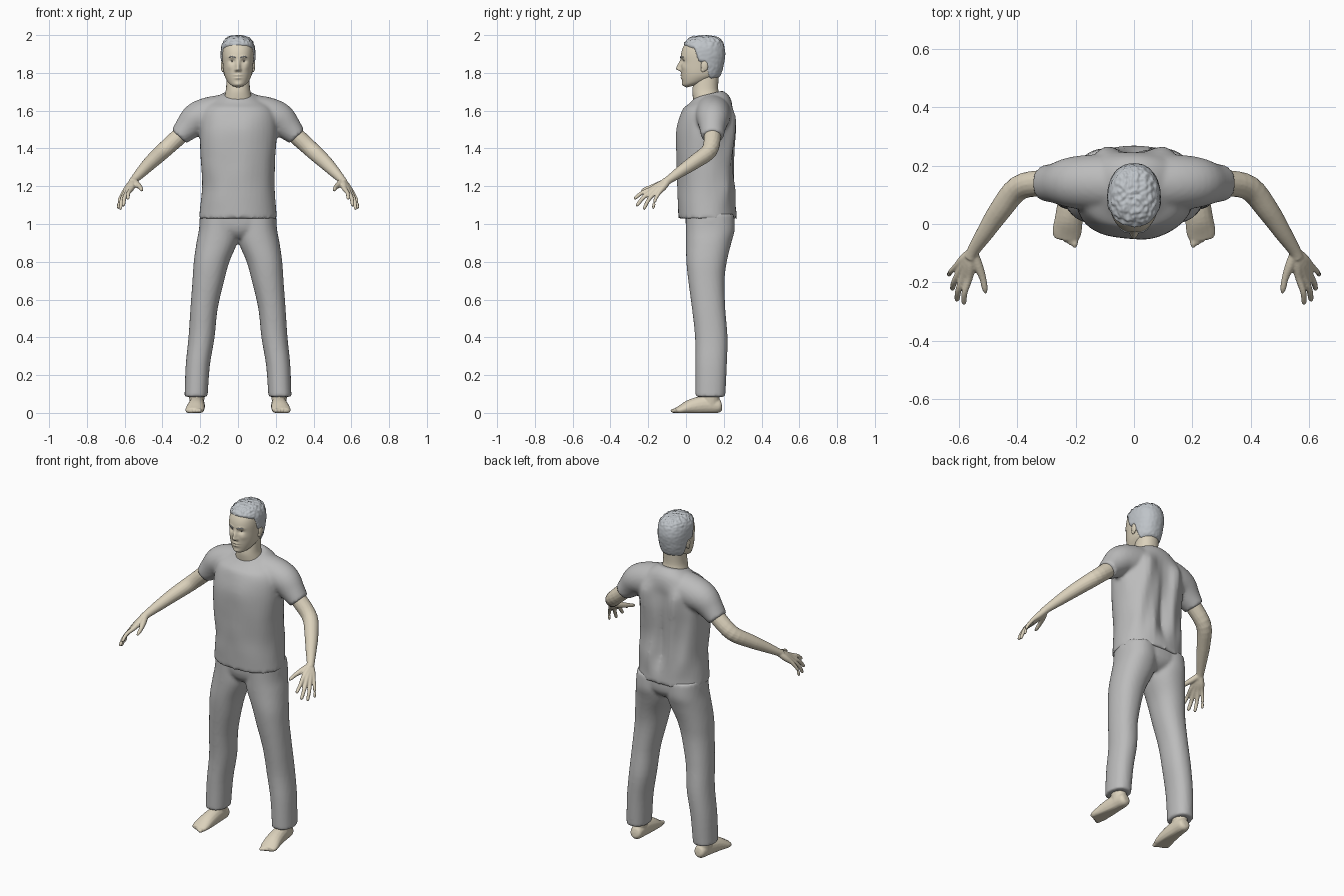
import bpy, bmesh, math
from math import exp, sin, cos, pi
from mathutils import Vector, noise

if "Cube" in bpy.data.objects:
    bpy.data.objects.remove(bpy.data.objects["Cube"])


def material(name, rgb):
    m = bpy.data.materials.new(name)
    m.use_nodes = True
    m.diffuse_color = (*rgb, 1)
    m.node_tree.nodes["Principled BSDF"].inputs["Base Color"].default_value = (*rgb, 1)
    return m


cloth = material("grey cloth", (0.5, 0.5, 0.5))
skin = material("beige skin", (0.71, 0.64, 0.5))
hair_grey = material("pale hair grey", (0.52, 0.55, 0.58))
eye_white = material("eye white", (0.6, 0.58, 0.54))
iris_dark = material("dark iris", (0.08, 0.07, 0.06))


def resample(rows, steps):
    """Catmull-Rom interpolation through rows of numbers."""
    pts = [rows[0]] + list(rows) + [rows[-1]]
    out = []
    for i in range(1, len(pts) - 2):
        for s in range(steps):
            t = s / steps
            out.append([0.5 * (2 * b + (c - a) * t + (2 * a - 5 * b + 4 * c - d) * t * t
                               + (3 * b - a - 3 * c + d) * t ** 3)
                        for a, b, c, d in zip(*pts[i - 1:i + 3])])
    return out + [list(rows[-1])]


def skin_rings(bm, rings):
    rings = [[bm.verts.new(p) for p in ring] for ring in rings]
    n = len(rings[0])
    for a, b in zip(rings, rings[1:]):
        for i in range(n):
            bm.faces.new((a[i], a[(i + 1) % n], b[(i + 1) % n], b[i]))
    faces = [bm.faces.new(rings[0][::-1]), bm.faces.new(rings[-1])]
    bmesh.ops.triangulate(bm, faces=faces)


def stack(bm, rows, steps=4, segs=40, power=2.2, x=0, shape=None):
    """Horizontal rings from rows of z, centre x, front y, back y, half width."""
    rings = []
    for z, cx, front, back, w in resample(rows, steps):
        ring = []
        for i in range(segs):
            a = 2 * pi * i / segs
            c, s = cos(a), sin(a)
            px = cx + w * math.copysign(abs(c) ** (2 / power), c)
            py = (front + back) / 2 + (back - front) / 2 * math.copysign(abs(s) ** (2 / power), s)
            p = Vector((px, py, z))
            ring.append(shape(p) if shape else p)
        rings.append(ring)
    skin_rings(bm, rings)


def limb(bm, rows, steps=4, segs=16):
    """Rings across a path, from rows of x, y, z, side radius, up radius."""
    rows = resample([r if len(r) == 5 else (*r, r[3]) for r in rows], steps)
    pts = [Vector(r[:3]) for r in rows]
    rings = []
    for i, r in enumerate(rows):
        t = (pts[min(i + 1, len(pts) - 1)] - pts[max(i - 1, 0)]).normalized()
        side = t.cross(Vector((0, 1, 0)) if abs(t.z) > 0.95 else Vector((0, 0, 1))).normalized()
        up = side.cross(t)
        rings.append([pts[i] + side * r[3] * cos(k * 2 * pi / segs) - up * r[4] * sin(k * 2 * pi / segs)
                      for k in range(segs)])
    skin_rings(bm, rings)


def ball(bm, centre, size):
    res = bmesh.ops.create_uvsphere(bm, u_segments=20, v_segments=12, radius=1)
    for v in res["verts"]:
        v.co = Vector(centre) + Vector([v.co[i] * size[i] for i in range(3)])


def finish(name, bm, mat, voxel=0, soften=3, mirror=False):
    bmesh.ops.recalc_face_normals(bm, faces=bm.faces)
    me = bpy.data.meshes.new(name)
    bm.to_mesh(me)
    bm.free()
    me.materials.append(mat)
    me.shade_smooth()
    ob = bpy.data.objects.new(name, me)
    bpy.context.collection.objects.link(ob)
    if voxel:
        rm = ob.modifiers.new("merge", "REMESH")
        rm.mode, rm.voxel_size, rm.use_smooth_shade = "VOXEL", voxel, True
        sm = ob.modifiers.new("soften", "SMOOTH")
        sm.iterations, sm.factor = soften, 0.5
    if mirror:
        ob.modifiers.new("both sides", "MIRROR").use_mirror_merge = False
    return ob


def ramp(v, lo, hi):
    t = min(max((v - lo) / (hi - lo), 0), 1)
    return t * t * (3 - 2 * t)


# Shirt: torso with a spine hollow, soft folds and a neckline dipping at the front
def shirt_shape(p):
    mid = ramp(p.z, 1.05, 1.2) * (1 - ramp(p.z, 1.55, 1.65))
    if p.y > 0.12:
        p.y += mid * (0.012 - 0.035 * exp(-(p.x / 0.05) ** 2) + 0.006 * sin(p.x * 60 + p.z * 9))
    fold = noise.noise(Vector((p.x * 9, p.y * 9, p.z * 6)))
    p.y += 0.007 * fold * mid
    p.x += 0.006 * fold * mid
    p.z += 0.24 * (p.y - 0.19) * ramp(p.z, 1.6, 1.7)
    return p


bm = bmesh.new()
stack(bm, [(1.03, 0, -.04, .27, .207), (1.1, 0, -.043, .265, .2), (1.2, 0, -.045, .257, .192),
           (1.3, 0, -.05, .252, .195), (1.4, 0, -.055, .257, .2), (1.5, 0, -.05, .262, .205),
           (1.58, 0, -.03, .258, .2), (1.64, 0, -.002, .243, .165), (1.675, 0, .02, .225, .125),
           (1.705, 0, .045, .195, .082)], shape=shirt_shape)
for s in (1, -1):
    limb(bm, [(s * .08, .14, 1.585, .1), (s * .16, .142, 1.575, .095), (s * .22, .142, 1.555, .086),
              (s * .27, .14, 1.507, .069), (s * .312, .14, 1.463, .06, .052)], segs=28)
finish("shirt", bm, cloth, 0.01)

# Trousers: two legs and a hip block
bm = bmesh.new()
for s in (1, -1):
    stack(bm, [(z, s * x, f, b, w) for z, x, f, b, w in (
        (.085, .222, .05, .208, .061), (.25, .213, .05, .216, .064), (.4, .193, .048, .22, .069),
        (.55, .18, .032, .208, .072), (.7, .157, .012, .204, .084), (.8, .14, .002, .216, .094),
        (.9, .112, 0, .24, .108), (.97, .103, 0, .258, .104), (1.05, .1, 0, .255, .1))])
stack(bm, [(.925, 0, .04, .2, .05), (.95, 0, .015, .235, .12), (.99, 0, 0, .255, .2),
           (1.06, 0, -.005, .255, .198)])
finish("trousers", bm, cloth, 0.01)

# Feet with ankles and toes, flattened against the ground
bm = bmesh.new()
limb(bm, [(.218, .13, .14, .045, .05), (.218, .13, .09, .042, .048), (.218, .13, .03, .035, .045)])
limb(bm, [(.212, .19, .035, .015), (.213, .175, .035, .034, .036), (.216, .11, .042, .04, .05),
          (.222, .03, .032, .047, .042), (.23, -.03, .016, .05, .024), (.234, -.055, .012, .04, .014)])
for i in range(5):
    ball(bm, (.203 + .0155 * i, -.056 + .007 * i, .011), (.012 - .001 * i, .027 - .002 * i, .013))
for v in bm.verts:
    v.co.z = max(v.co.z, 0)
finish("feet", bm, skin, 0.005, 2, True)

# Arms with palms, fingers and thumbs
bm = bmesh.new()
limb(bm, [(.22, .14, 1.545, .046), (.31, .14, 1.465, .045), (.395, .123, 1.388, .043),
          (.46, .045, 1.328, .038), (.51, -.03, 1.277, .03), (.548, -.088, 1.236, .022),
          (.56, -.115, 1.218, .022)])
wrist = (.553, -.095, 1.228)
for knuckle, tip, r in (((.565, -.185, 1.185), (.583, -.275, 1.132), .0105),
                        ((.582, -.178, 1.175), (.607, -.263, 1.095), .011),
                        ((.596, -.163, 1.168), (.623, -.225, 1.076), .0105),
                        ((.607, -.143, 1.165), (.635, -.175, 1.08), .009)):
    k, t = Vector(knuckle), Vector(tip)
    m = k.lerp(t, 0.5) + Vector((.006, -.004, .006))
    limb(bm, [(*wrist, .017), (*Vector(wrist).lerp(k, .5), .018), (*k, r * 1.25),
              (*m, r), (*m.lerp(t, .8), r * .85), (*t, r * .4)])
limb(bm, [(*wrist, .017), (.535, -.14, 1.21, .017), (.518, -.185, 1.195, .012),
          (.511, -.22, 1.183, .01), (.508, -.238, 1.175, .004)])
finish("arms", bm, skin, 0.0045, 2, True)

# Neck
bm = bmesh.new()
stack(bm, [(1.62, 0, .045, .185, .085), (1.68, 0, .035, .178, .071), (1.72, 0, .035, .17, .063),
           (1.8, 0, .05, .175, .06)])
finish("neck", bm, skin)

HEAD = [(1.722, 0, .005, .12, .028), (1.735, 0, -.013, .15, .05), (1.76, 0, -.02, .165, .064),
        (1.8, 0, -.025, .18, .075), (1.85, 0, -.026, .193, .081), (1.9, 0, -.026, .2, .084),
        (1.94, 0, -.013, .194, .08), (1.97, 0, .012, .18, .064), (1.985, 0, .04, .155, .042),
        (1.99, 0, .085, .11, .01)]


def bump(p, x, z, wx, wz):
    return exp(-((abs(p.x) - x) / wx) ** 2 - ((p.z - z) / wz) ** 2)


# Face relief: nose, nostrils, sockets, brows, cheeks, lips and chin
def head_shape(p):
    if p.y < 0.06:
        nose = exp(-(p.x / .011) ** 2) * ramp(p.z, 1.805, 1.82) * (1 - ramp(p.z, 1.82, 1.885))
        p.y -= (.026 * nose + .009 * bump(p, .011, 1.815, .007, .009)
                - .011 * bump(p, .031, 1.862, .016, .011) + .004 * bump(p, .03, 1.884, .02, .007)
                + .004 * bump(p, .045, 1.83, .016, .016) + .007 * bump(p, 0, 1.788, .019, .005)
                + .006 * bump(p, 0, 1.773, .017, .006) - .004 * bump(p, 0, 1.7805, .022, .002)
                + .006 * bump(p, 0, 1.738, .02, .012))
    p.z += .26 * max(p.y, 0) * (1 - ramp(p.z, 1.72, 1.8))
    return p


bm = bmesh.new()
stack(bm, HEAD, 10, 112, 2.25, shape=head_shape)
finish("head", bm, skin)


# Hair: swells out of the scalp above a hairline that drops behind the ears
def hair_shape(p):
    p = head_shape(p)
    line = 1.942 - .015 * ramp(p.y, -.01, .04) - .075 * ramp(p.y, .04, .075) - .09 * ramp(p.y, .1, .13)
    out = Vector((p.x, p.y - .09, (p.z - 1.87) * .8)).normalized()
    tuft = noise.noise(p * 75) * (.0015 + .005 * ramp(p.z, 1.92, 1.97))
    return p + out * (-.006 + (.014 + tuft) * ramp(p.z, line - .004, line + .016))


bm = bmesh.new()
stack(bm, HEAD, 10, 112, 2.25, shape=hair_shape)
finish("hair", bm, hair_grey)

# Ears, eyes and brows
bm = bmesh.new()
ball(bm, (.082, .098, 1.838), (.009, .019, .03))
ball(bm, (.08, .09, 1.818), (.008, .012, .014))
finish("ears", bm, skin, mirror=True)
bm = bmesh.new()
ball(bm, (.031, .001, 1.862), (.014, .012, .007))
finish("eyeballs", bm, eye_white, mirror=True)
bm = bmesh.new()
ball(bm, (.031, -.0085, 1.862), (.005, .004, .005))
finish("irises", bm, iris_dark, mirror=True)
bm = bmesh.new()
limb(bm, [(.014, -.029, 1.88, .003), (.03, -.026, 1.886, .003), (.048, -.015, 1.884, .002)])
finish("brows", bm, hair_grey, mirror=True)
